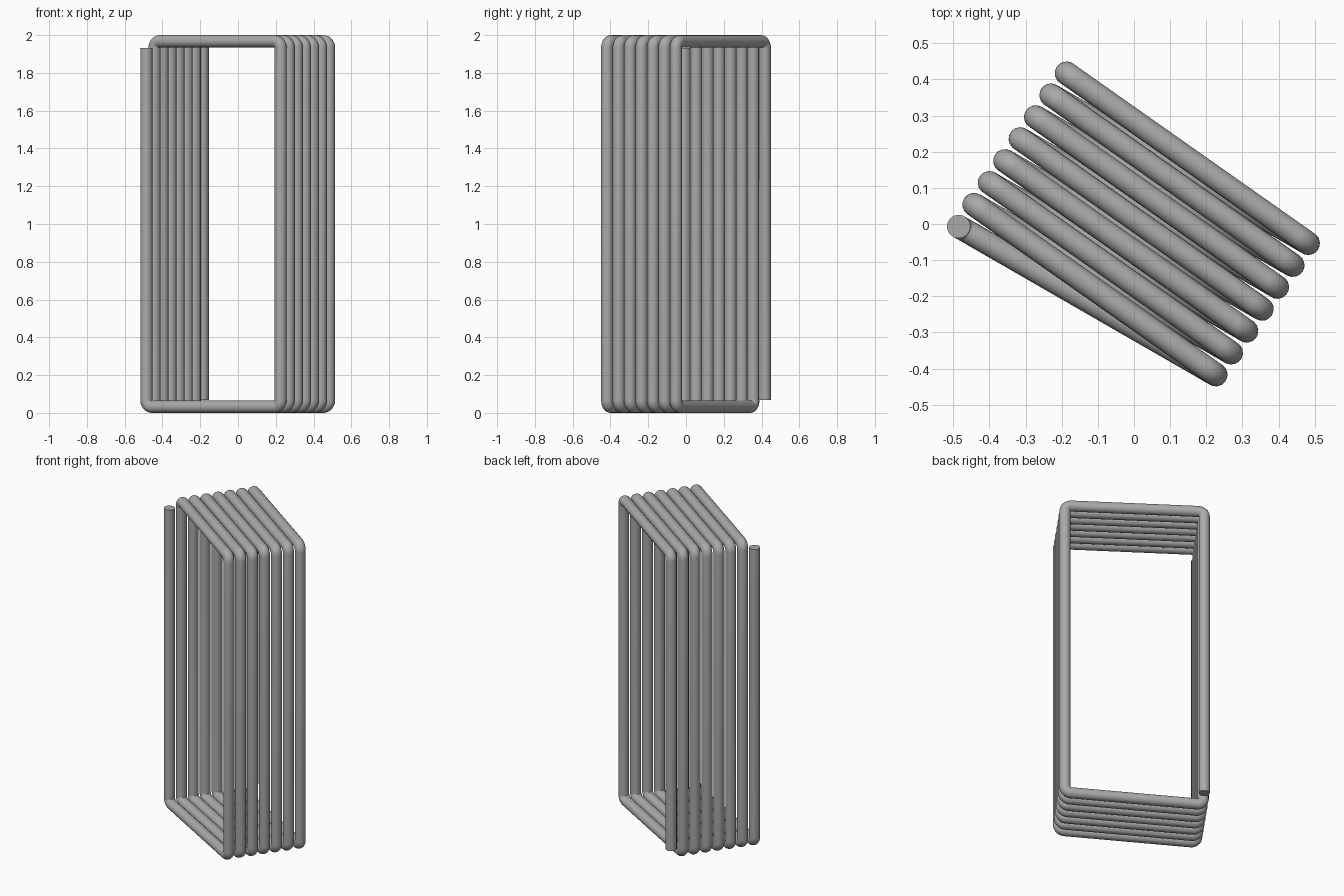
import bpy
import math
from mathutils import Vector

cube = bpy.data.objects.get("Cube")
if cube:
    bpy.data.objects.remove(cube, do_unlink=True)

TUBE = 0.0325       # wire radius
BEND = 0.035        # centreline radius of the corners
TURNS = 7
LOW, HIGH = TUBE, 2 - TUBE
STEP = Vector((0.0426, 0.0606, 0))
LEFT = Vector((-0.485, -0.007, 0))
RIGHT = Vector((0.2264, -0.417, 0))


def at(p, z):
    return Vector((p.x, p.y, z))


# Corner points of the rectangular winding
corners = [at(LEFT, HIGH - BEND)]
for i in range(TURNS):
    a, b, c = LEFT + STEP * i, RIGHT + STEP * i, LEFT + STEP * (i + 1)
    corners += [at(a, LOW), at(b, LOW), at(b, HIGH), at(c, HIGH)]
corners.append(at(LEFT + STEP * TURNS, LOW + BEND))

# Round every right-angled corner with a short arc
path = [corners[0]]
for prev, p, nxt in zip(corners, corners[1:], corners[2:]):
    u, v = (prev - p).normalized(), (nxt - p).normalized()
    centre = p + (u + v) * BEND
    for k in range(11):
        t = math.pi / 2 * k / 10
        path.append(centre - (v * math.cos(t) + u * math.sin(t)) * BEND)
path.append(corners[-1])

# Sweep the wire along the path
curve = bpy.data.curves.new("coil_wire", 'CURVE')
curve.dimensions = '3D'
curve.bevel_depth = TUBE
curve.bevel_resolution = 6
curve.use_fill_caps = True
spline = curve.splines.new('POLY')
spline.points.add(len(path) - 1)
for point, co in zip(spline.points, path):
    point.co = (*co, 1)

coil = bpy.data.objects.new("coil_wire", curve)
bpy.context.collection.objects.link(coil)

# Plain grey metal
grey = bpy.data.materials.new("grey_metal")
grey.use_nodes = True
colour = (0.4, 0.4, 0.4, 1)
grey.diffuse_color = colour
grey.node_tree.nodes["Principled BSDF"].inputs["Base Color"].default_value = colour
curve.materials.append(grey)

# Turn into a smooth mesh with sharp end caps
bpy.ops.object.select_all(action='DESELECT')
coil.select_set(True)
bpy.context.view_layer.objects.active = coil
bpy.ops.object.convert(target='MESH')
bpy.ops.object.shade_smooth_by_angle(angle=math.radians(40))
